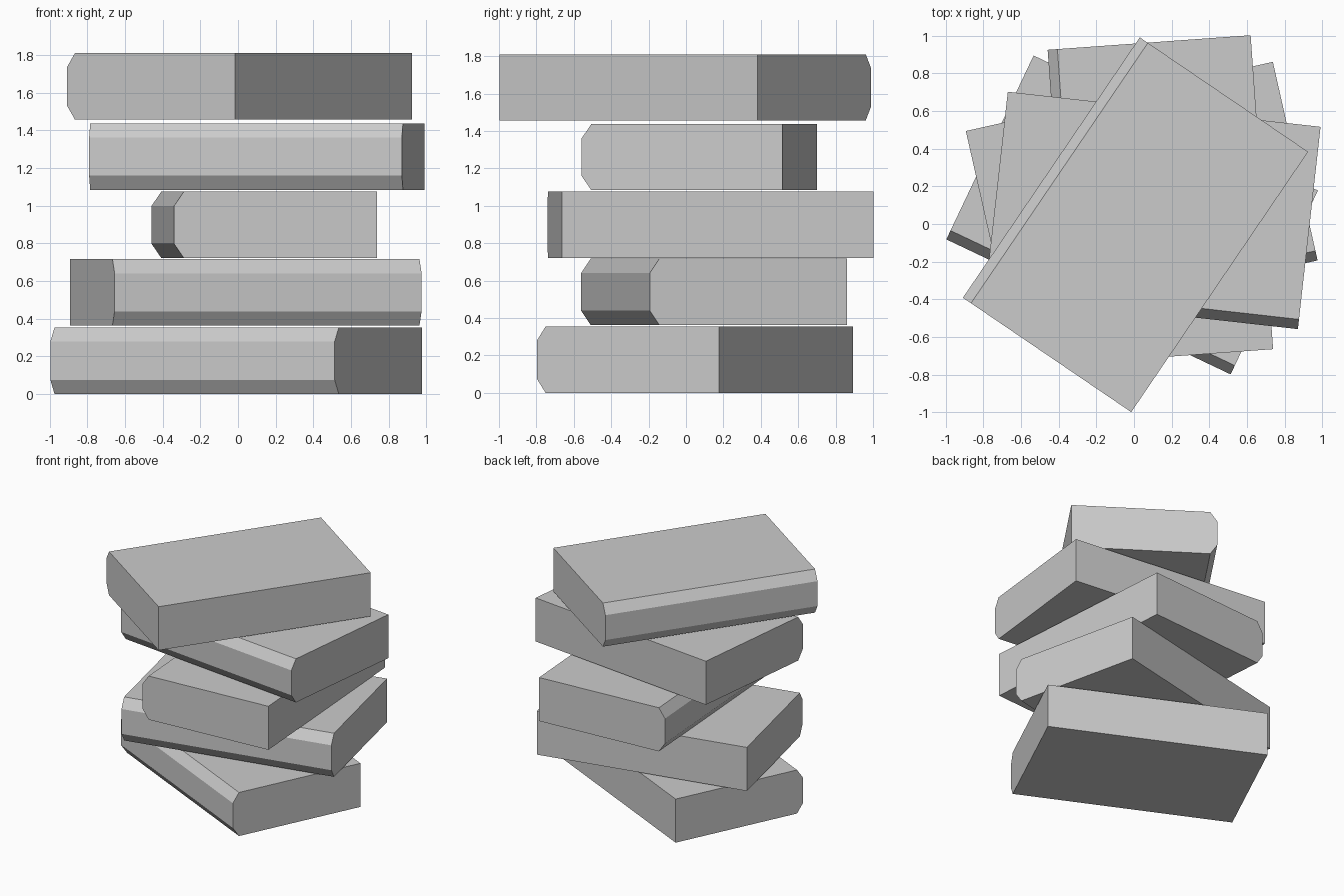
import bpy
import bmesh
from math import radians

LENGTH, WIDTH, THICK = 1.67, 1.08, 0.354
BEVEL_IN, BEVEL_UP = 0.052, 0.076

cube = bpy.data.objects.get("Cube")
if cube:
    bpy.data.objects.remove(cube, do_unlink=True)

# Single plain grey
grey = bpy.data.materials.new("plain_grey")
grey.use_nodes = True
grey.diffuse_color = (0.6, 0.6, 0.6, 1)
grey.node_tree.nodes["Principled BSDF"].inputs["Base Color"].default_value = (0.6, 0.6, 0.6, 1)


def add_book(name, x, y, z, angle):
    """Extrude a book's end profile; its bevelled spine faces local +x."""
    w = WIDTH / 2
    profile = [(-w, 0), (w - BEVEL_IN, 0), (w, BEVEL_UP),
               (w, THICK - BEVEL_UP), (w - BEVEL_IN, THICK), (-w, THICK)]
    bm = bmesh.new()
    end = bm.faces.new([bm.verts.new((px, -LENGTH / 2, pz)) for px, pz in profile])
    grown = bmesh.ops.extrude_face_region(bm, geom=[end])["geom"]
    verts = [v for v in grown if isinstance(v, bmesh.types.BMVert)]
    bmesh.ops.translate(bm, verts=verts, vec=(0, LENGTH, 0))
    bmesh.ops.recalc_face_normals(bm, faces=bm.faces)
    mesh = bpy.data.meshes.new(name)
    bm.to_mesh(mesh)
    bm.free()
    mesh.materials.append(grey)
    book = bpy.data.objects.new(name, mesh)
    book.location = (x, y, z)
    book.rotation_euler.z = radians(angle)
    bpy.context.collection.objects.link(book)


# Stack from the bottom up: name, centre, base height, spine direction
add_book("bottom_book", -0.01, 0.048, 0, -115.4)
add_book("second_book", 0.041, 0.15, 0.363, -77.3)
add_book("middle_book", 0.14, 0.13, 0.721, 184.1)
add_book("fourth_book", 0.1, 0.072, 1.083, -96.4)
add_book("top_book", 0.008, -0.004, 1.456, 145.8)
